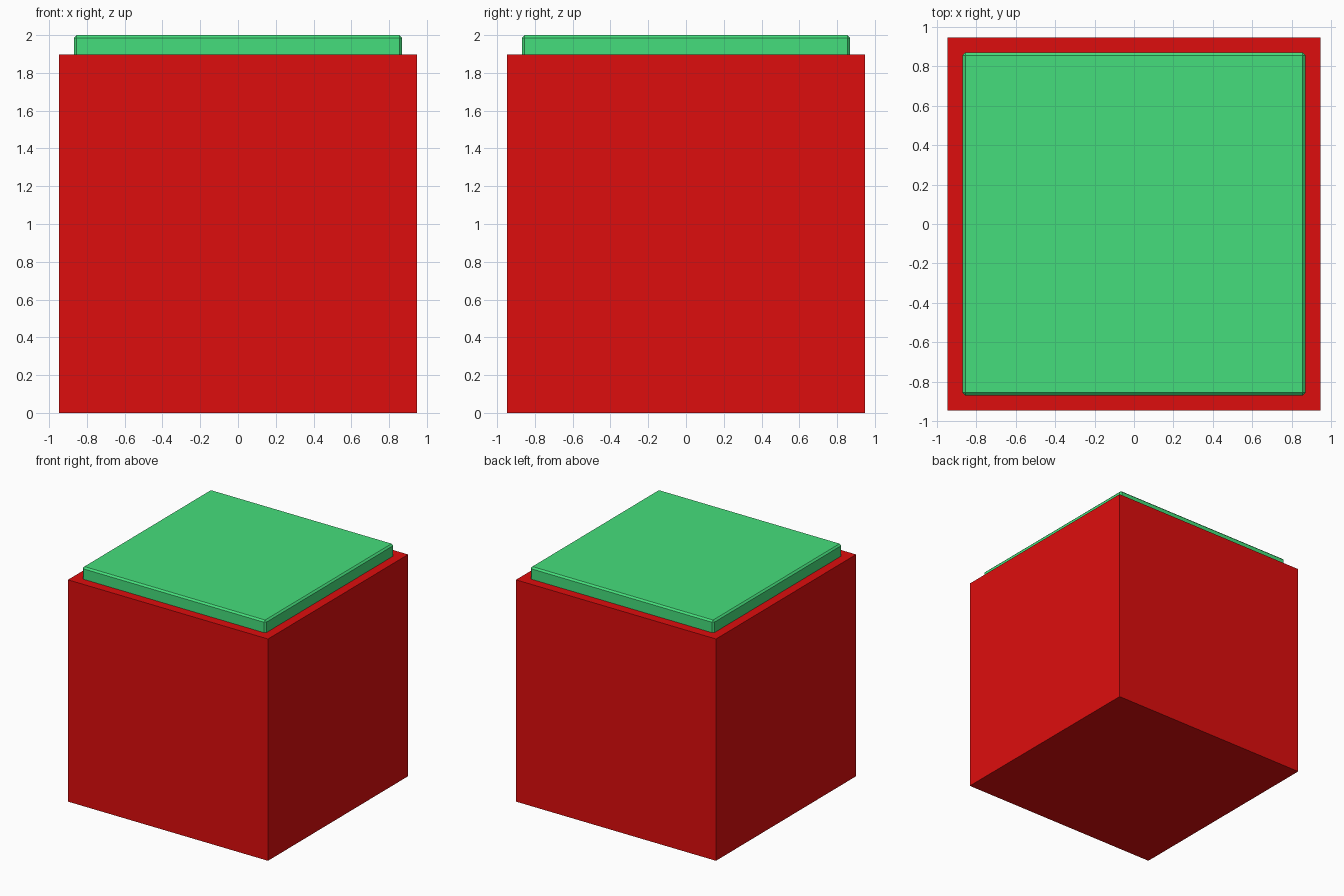
import bpy

if "Cube" in bpy.data.objects:
    bpy.data.objects.remove(bpy.data.objects["Cube"])


def material(name, color):
    mat = bpy.data.materials.new(name)
    mat.diffuse_color = color
    mat.use_nodes = True
    mat.node_tree.nodes["Principled BSDF"].inputs["Base Color"].default_value = mat.diffuse_color
    return mat


def box(name, width, z0, z1, mat, bevel=0.0):
    """Square box centred on the z axis, spanning z0 to z1."""
    bpy.ops.mesh.primitive_cube_add(size=1, location=(0, 0, (z0 + z1) / 2))
    obj = bpy.context.object
    obj.name = name
    obj.scale = (width, width, z1 - z0)
    bpy.ops.object.transform_apply(location=False, rotation=False, scale=True)
    obj.data.materials.append(mat)
    if bevel:
        mod = obj.modifiers.new("edge_bevel", "BEVEL")
        mod.width = bevel
        mod.segments = 1
    return obj


red = material("red", (0.73, 0.004, 0.004, 1))
green = material("green", (0.06, 0.73, 0.2, 1))

# Sharp-edged main block
box("base_block", 1.893, 0.0, 1.897, red)

# Chamfered slab, its lower edge sunk into the block
box("top_slab", 1.738, 1.87, 2.0, green, bevel=0.014)
